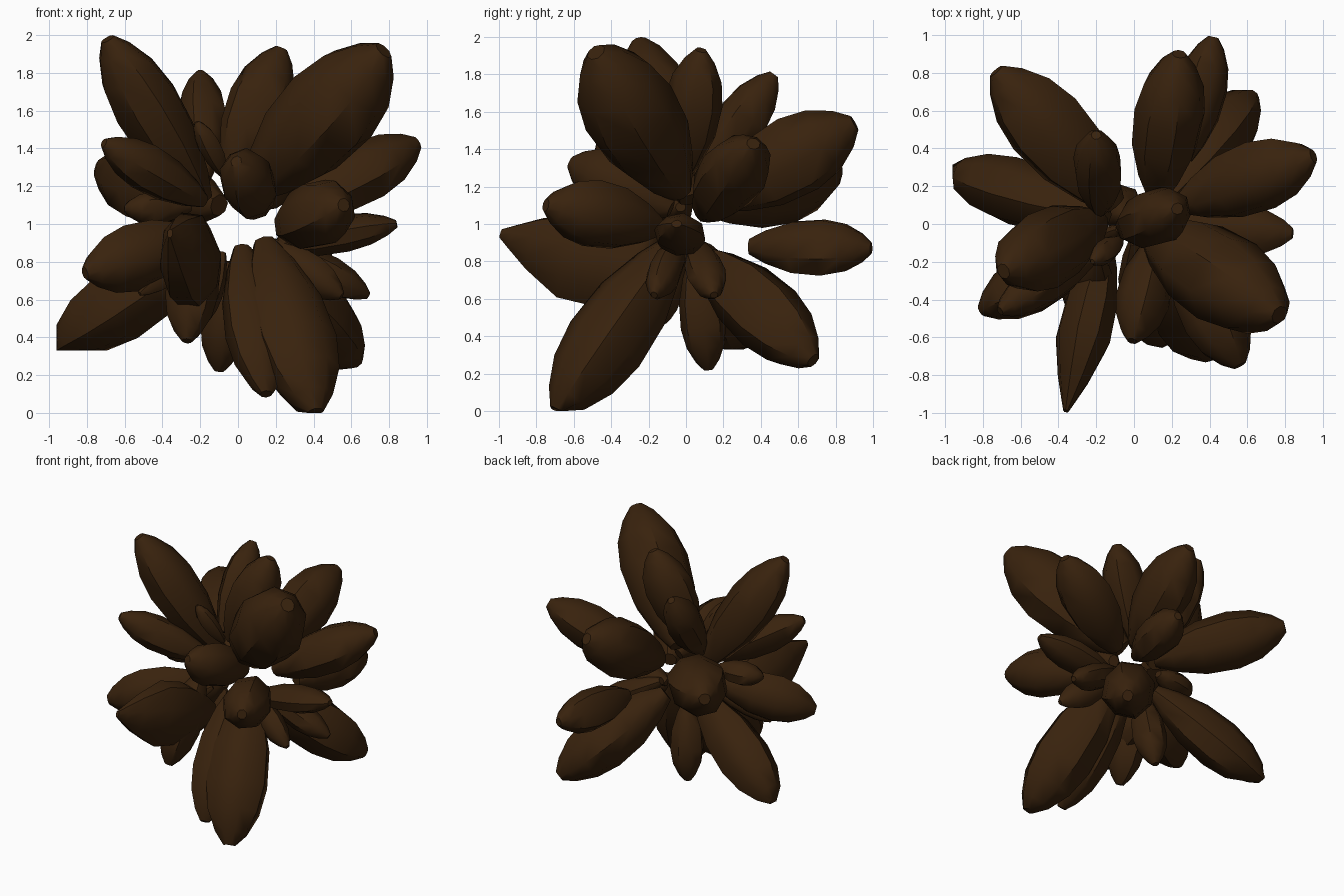
import bpy, bmesh, math, random
from mathutils import Vector

if "Cube" in bpy.data.objects:
    bpy.data.objects.remove(bpy.data.objects["Cube"])

random.seed(4)
brown = bpy.data.materials.new("dark_brown")
brown.diffuse_color = (0.04, 0.016, 0.004, 1)
brown.use_nodes = True
brown.node_tree.nodes["Principled BSDF"].inputs["Base Color"].default_value = brown.diffuse_color

# Lengthwise profiles of a shard: (position along axis, relative radius)
NORMAL = [(0, .28), (.14, .6), (.36, .92), (.6, 1), (.78, .85), (.92, .52), (1, .2)]
BLUNT = [(0, .25), (.14, .55), (.36, .86), (.6, 1), (.8, .92), (.93, .62), (1, .28)]
POINTED = [(0, .28), (.14, .62), (.36, .95), (.58, 1), (.8, .6), (.93, .28), (1, .1)]
SIDES = 8


def shard(name, base, tip, w, h, profile=NORMAL, low=(-1, -1, 0)):
    """Faceted crystal, w = half width sideways, h = half height, cut flat below the low corner."""
    base, tip = Vector(base), Vector(tip)
    axis = (tip - base).normalized()
    side = axis.cross(Vector((0, 0, 1))).normalized()
    up = side.cross(axis)
    turn = random.uniform(0, .6)
    wobble = [random.uniform(.97, 1.07) for _ in range(SIDES)]
    bm = bmesh.new()
    rings = []
    for t, r in profile:
        c = base.lerp(tip, t)
        ring = []
        for k in range(SIDES):
            a = turn + 2 * math.pi * k / SIDES
            q = r * wobble[k]
            p = c + side * (w * q * math.cos(a)) + up * (h * q * math.sin(a))
            ring.append(bm.verts.new([max(v, m) for v, m in zip(p, low)]))
        rings.append(ring)
    for a, b in zip(rings, rings[1:]):
        for k in range(SIDES):
            j = (k + 1) % SIDES
            bm.faces.new((a[k], a[j], b[j], b[k]))
    bm.faces.new(rings[0][::-1])
    bm.faces.new(rings[-1])
    bmesh.ops.recalc_face_normals(bm, faces=bm.faces)
    me = bpy.data.meshes.new(name)
    bm.to_mesh(me)
    bm.free()
    me.materials.append(brown)
    ob = bpy.data.objects.new(name, me)
    bpy.context.collection.objects.link(ob)
    bpy.context.view_layer.objects.active = ob
    ob.select_set(True)
    bpy.ops.object.shade_smooth_by_angle(angle=math.radians(45))
    ob.select_set(False)


# Upper shards
shard("top_left_shard", (-.18, .02, 1.13), (-.69, -.25, 1.98), .21, .18, low=(-.74, -1, 0))
shard("top_right_shard", (.08, -.03, 1.18), (.77, -.48, 1.92), .25, .26)
shard("top_middle_shard", (-.04, -.03, 1.25), (.23, .08, 1.93), .15, .17)
shard("top_back_shard", (-.18, .07, 1.24), (-.2, .47, 1.8), .13, .14)
shard("upper_back_shard", (.12, .15, 1.12), (.24, .9, 1.54), .19, .21)
shard("upper_back_left_shard", (-.1, .1, 1.1), (-.73, .81, 1.29), .21, .21)
shard("upper_right_shard", (.25, .1, 1.05), (.95, .36, 1.43), .19, .17)
shard("upper_left_shard", (-.18, -.12, 1.12), (-.71, -.46, 1.43), .12, .13)
shard("upper_front_shard", (.12, -.08, 1.08), (-.01, -.62, 1.33), .14, .16)
shard("upper_small_shard", (-.07, -.08, 1.25), (-.22, -.2, 1.54), .06, .06)

# Middle shards
shard("front_right_shard", (.24, -.14, .98), (.56, -.75, 1.1), .18, .18)
shard("right_shard", (.17, -.01, .87), (.84, -.05, 1.0), .14, .1)
shard("back_shard", (.27, .34, .88), (.42, .99, .87), .14, .16)
shard("left_small_shard", (-.25, -.03, 1.09), (-.6, -.1, 1.08), .1, .09)
shard("front_left_shard", (-.15, -.1, .68), (-.36, -.99, .95), .15, .25, POINTED)
shard("left_shard", (-.2, -.12, .93), (-.81, -.46, .74), .15, .17)

# Lower shards
shard("lower_left_shard", (-.15, .04, .88), (-.97, .28, .34), .18, .19, low=(-.96, -1, .33))
shard("lower_front_shard", (.14, -.06, .9), (.41, -.69, .0), .22, .21)
shard("lower_front_thin_shard", (.02, -.08, .87), (.15, -.63, .1), .17, .15)
shard("lower_front_left_shard", (-.2, -.18, 1.0), (-.27, -.48, .38), .14, .14)
shard("lower_back_right_shard", (.12, .08, .83), (.63, .68, .27), .19, .2)
shard("lower_back_shard", (-.04, .04, .8), (-.1, .12, .22), .12, .12)
shard("lower_right_back_shard", (.18, .05, .9), (.69, .15, .62), .1, .1)
shard("lower_right_front_shard", (.14, -.04, .9), (.55, -.17, .62), .09, .1)
shard("lower_small_shard", (-.08, -.03, .85), (-.19, -.12, .47), .06, .06)
shard("lower_left_small_shard", (-.15, -.1, .88), (-.52, -.32, .63), .06, .06)
